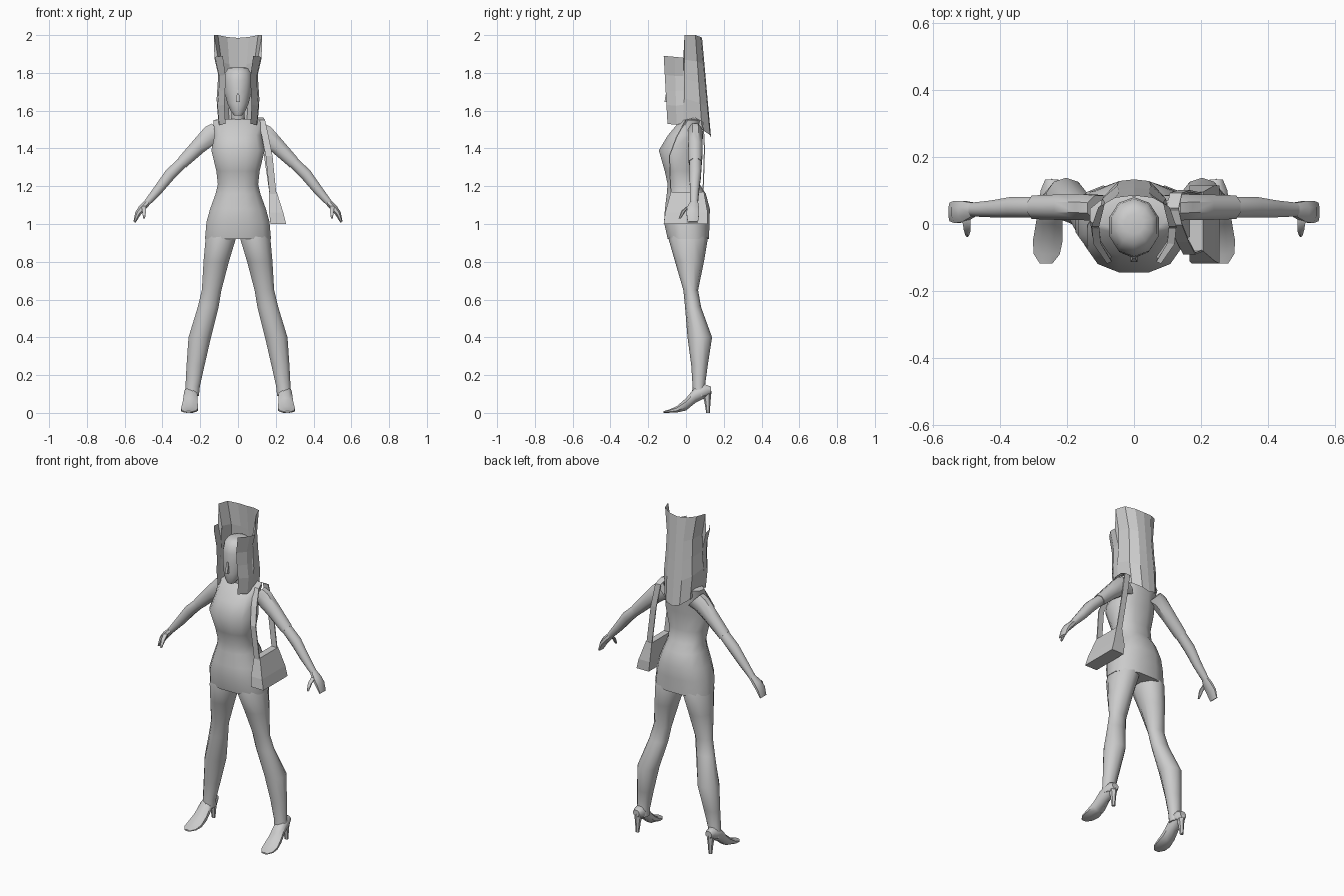
import bpy, bmesh, math
from mathutils import Vector

grey = bpy.data.materials.new("light grey")
grey.diffuse_color = (0.6, 0.6, 0.6, 1)
X, Y, Z = Vector((1, 0, 0)), Vector((0, 1, 0)), Vector((0, 0, 1))


def finish(name, bm, smooth=True, angle=50):
    bmesh.ops.recalc_face_normals(bm, faces=bm.faces[:])
    me = bpy.data.meshes.new(name)
    bm.to_mesh(me)
    bm.free()
    ob = bpy.data.objects.new(name, me)
    bpy.context.collection.objects.link(ob)
    me.materials.append(grey)
    if smooth:
        bpy.ops.object.select_all(action='DESELECT')
        ob.select_set(True)
        bpy.context.view_layer.objects.active = ob
        bpy.ops.object.shade_smooth_by_angle(angle=math.radians(angle))
    return ob


def loft(name, rings, u=X, v=Y, sides=10, side=1, power=1.0, smooth=True):
    """Skin rings (x, y, z, radius along u, radius along v); side=-1 mirrors in x."""
    bm = bmesh.new()
    loops = []
    for x, y, z, ru, rv in rings:
        loop = []
        for i in range(sides):
            a = 2 * math.pi * (i + 0.5) / sides
            c, s = math.cos(a), math.sin(a)
            c = math.copysign(abs(c) ** power, c)
            s = math.copysign(abs(s) ** power, s)
            p = Vector((x, y, z)) + u * ru * c + v * rv * s
            p.x *= side
            loop.append(bm.verts.new(p))
        loops.append(loop)
    for a, b in zip(loops, loops[1:]):
        for i in range(sides):
            j = (i + 1) % sides
            bm.faces.new((a[i], a[j], b[j], b[i]))
    bm.faces.new(loops[0])
    bm.faces.new(loops[-1])
    return finish(name, bm, smooth)


def upright(rows):
    """Rows (z, x0, x1, y0, y1) to rings."""
    return [((a + b) / 2, (c + d) / 2, z, (b - a) / 2, (d - c) / 2) for z, a, b, c, d in rows]


# Dress body
loft("dress", upright([
    (0.92, -.18, .18, -.10, .125), (1.01, -.172, .172, -.12, .128),
    (1.08, -.152, .152, -.115, .13), (1.16, -.122, .122, -.105, .108),
    (1.21, -.11, .11, -.10, .075), (1.28, -.118, .118, -.115, .06),
    (1.39, -.145, .145, -.147, .07), (1.47, -.128, .128, -.098, .08),
    (1.55, -.135, .135, -.03, .085), (1.556, -.10, .10, -.02, .07)]), sides=12, power=0.85)

# Neck and head
loft("neck", upright([(1.53, -.045, .045, -.02, .07), (1.58, -.036, .036, -.03, .05),
                      (1.66, -.04, .04, -.04, .05)]), sides=8)
loft("head", upright([
    (1.575, -.022, .022, -.088, -.04), (1.60, -.042, .042, -.098, .0),
    (1.64, -.06, .06, -.102, .05), (1.70, -.075, .075, -.10, .075),
    (1.76, -.078, .078, -.097, .08), (1.80, -.072, .072, -.085, .075),
    (1.825, -.055, .055, -.06, .055), (1.832, -.03, .03, -.03, .03)]), sides=10)
loft("nose", upright([(1.645, -.014, .014, -.117, -.09), (1.66, -.012, .012, -.116, -.09),
                      (1.71, -.006, .006, -.104, -.09)]), sides=4)

# Hair: open-topped shell around the sides and back (x, y, top z, bottom z, back flare)
half = [(.072, -.118, 1.89, 1.53, 0.02), (.108, -.06, 1.885, 1.525, 0.01),
        (.112, -.014, 1.88, 1.535, 0), (.113, -.008, 2.0, 1.535, 0),
        (.095, .05, 2.0, 1.50, .035), (.05, .078, 1.99, 1.47, .05)]
columns = [(-c[0],) + c[1:] for c in half] + [(0, .085, 1.985, 1.455, .048)] + half[::-1]
levels = [(0, .92), (.28, 1.0), (.5, .94), (.72, .92), (1, 1.12)]
bm = bmesh.new()
grid = []
for x, y, top, bottom, flare in columns:
    grid.append([bm.verts.new((x * s, y + flare * (1 - t), bottom + (top - bottom) * t))
                 for t, s in levels])
for a, b in zip(grid, grid[1:]):
    for i in range(len(levels) - 1):
        bm.faces.new((a[i], b[i], b[i + 1], a[i + 1]))
finish("hair", bm, smooth=False)

across = Vector((.68, 0, .73))
for s, label in ((1, "left"), (-1, "right")):
    # Arm with short sleeve
    loft(label + "_sleeve", [(.10, .048, 1.49, .062, .04), (.14, .05, 1.475, .056, .042),
                             (.21, .05, 1.41, .045, .041), (.296, .05, 1.324, .035, .038)],
         across, Y, 8, s)
    loft(label + "_forearm", [(.28, .05, 1.34, .031, .034), (.36, .05, 1.262, .034, .033),
                              (.42, .045, 1.185, .028, .027), (.482, .043, 1.112, .019, .022)],
         across, Y, 8, s)
    # Hand and thumb
    loft(label + "_hand", [(.478, .043, 1.116, .019, .022), (.507, .037, 1.085, .021, .034),
                           (.53, .036, 1.055, .017, .036), (.548, .036, 1.01, .007, .03)],
         Vector((.85, 0, .5)), Y, 8, s)
    loft(label + "_thumb", [(.50, .02, 1.095, .014, .014), (.497, -.012, 1.07, .012, .012),
                            (.497, -.033, 1.03, .006, .006)], X, Y, 6, s)

    # Leg
    loft(label + "_leg", upright([
        (1.0, .02, .15, -.07, .09), (.92, .008, .176, -.092, .115),
        (.80, .045, .186, -.058, .095), (.65, .085, .194, -.014, .064),
        (.56, .10, .216, -.005, .08), (.40, .14, .265, .008, .138),
        (.25, .175, .275, .028, .115), (.14, .20, .28, .035, .10),
        (.09, .205, .283, .03, .115)]), X, Y, 10, s)
    # Shoe: foot skinned from heel to toe, plus the heel spike
    loft(label + "_foot", [(.245, .132, .12, .022, .02), (.245, .10, .115, .036, .04),
                           (.25, .05, .095, .038, .045), (.253, .0, .045, .043, .035),
                           (.257, -.05, .018, .048, .018), (.26, -.09, .009, .042, .009),
                           (.262, -.118, .005, .02, .005)], X, Z, 8, s)
    loft(label + "_heel", upright([(.115, .22, .27, .08, .135), (.06, .23, .262, .097, .13),
                                   (.0, .236, .258, .107, .126)]), X, Y, 6, s)

# Shoulder bag: wedge tapering towards the top
bm = bmesh.new()
box = [[bm.verts.new(p) for p in ((x0, y0, z), (x1, y0, z), (x1, y1, z), (x0, y1, z))]
       for z, x0, x1, y0, y1 in ((1.0, .172, .255, -.118, .115), (1.06, .165, .24, -.11, .115),
                                 (1.17, .165, .205, -.08, .095))]
for a, b in zip(box, box[1:]):
    for i in range(4):
        bm.faces.new((a[i], a[(i + 1) % 4], b[(i + 1) % 4], b[i]))
bm.faces.new(box[0])
bm.faces.new(box[-1])
finish("bag", bm, smooth=False)

# Strap: flat ribbon looping over the shoulder, front and back
path = [(.185, -.08, 1.16), (.165, -.088, 1.36), (.145, -.05, 1.46), (.125, .0, 1.55),
        (.115, .045, 1.565), (.125, .09, 1.54), (.15, .098, 1.40), (.185, .09, 1.16)]
bm = bmesh.new()
rows = []
for x, y, z in path:
    rows.append([bm.verts.new((x + dx, y + dy, z)) for dx, dy in
                 ((-.018, -.003), (.018, -.003), (.018, .003), (-.018, .003))])
for a, b in zip(rows, rows[1:]):
    for i in range(4):
        bm.faces.new((a[i], a[(i + 1) % 4], b[(i + 1) % 4], b[i]))
finish("bag_strap", bm, smooth=False)
